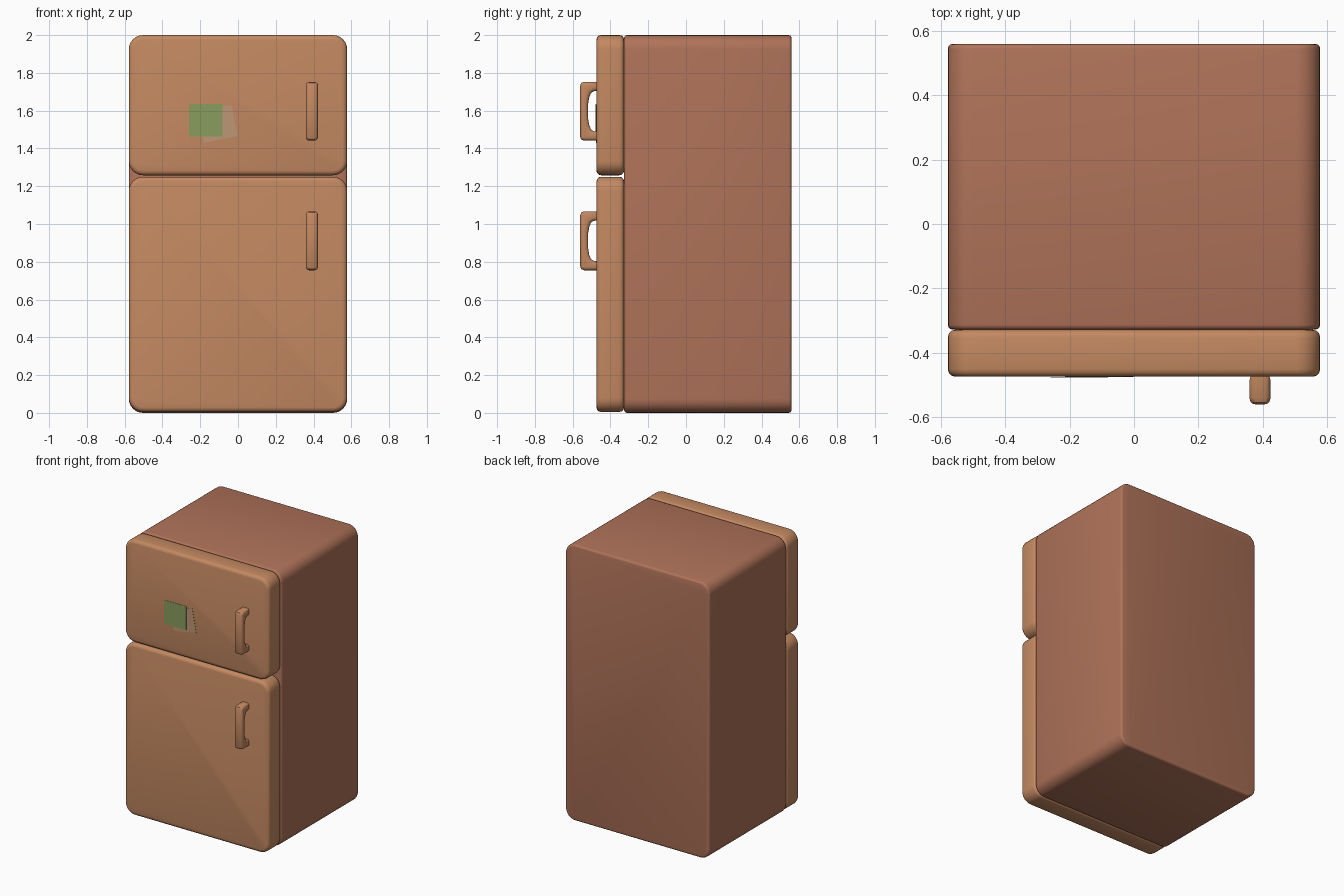
import bpy, bmesh
from math import sin, cos, pi, radians

if "Cube" in bpy.data.objects:
    bpy.data.objects.remove(bpy.data.objects["Cube"])


def material(name, rgb, alpha=1.0):
    m = bpy.data.materials.new(name)
    m.diffuse_color = (*rgb, alpha)
    m.use_nodes = True
    m.node_tree.nodes["Principled BSDF"].inputs["Base Color"].default_value = m.diffuse_color
    return m


def finish(name, bm, mat, smooth=True):
    bmesh.ops.recalc_face_normals(bm, faces=bm.faces)
    me = bpy.data.meshes.new(name)
    bm.to_mesh(me)
    bm.free()
    me.materials.append(mat)
    ob = bpy.data.objects.new(name, me)
    bpy.context.collection.objects.link(ob)
    if smooth:
        bpy.ops.object.select_all(action='DESELECT')
        ob.select_set(True)
        bpy.context.view_layer.objects.active = ob
        bpy.ops.object.shade_smooth_by_angle(angle=radians(40))
    return ob


def prism(points, direction):
    """Extrude a closed outline along a direction; returns bmesh and its cap faces."""
    bm = bmesh.new()
    face = bm.faces.new([bm.verts.new(p) for p in points])
    res = bmesh.ops.extrude_face_region(bm, geom=[face], use_keep_orig=True)
    bmesh.ops.translate(bm, vec=direction,
                        verts=[v for v in res['geom'] if isinstance(v, bmesh.types.BMVert)])
    other = [f for f in res['geom'] if isinstance(f, bmesh.types.BMFace)][0]
    return bm, [face, other]


def round_caps(bm, caps, width, segments):
    edges = list({e for f in caps for e in f.edges})
    bmesh.ops.bevel(bm, geom=edges, offset=width, segments=segments,
                    profile=0.5, affect='EDGES', clamp_overlap=True)


def rounded_slab(name, hx, y0, y1, z0, z1, radius, edge, mat):
    n, pts = 6, []
    corners = [(hx - radius, z1 - radius), (-hx + radius, z1 - radius),
               (-hx + radius, z0 + radius), (hx - radius, z0 + radius)]
    for k, (cx, cz) in enumerate(corners):
        for i in range(n + 1):
            a = (k + i / n) * pi / 2
            pts.append((cx + radius * cos(a), y0, cz + radius * sin(a)))
    bm, caps = prism(pts, (0, y1 - y0, 0))
    round_caps(bm, caps, edge, 3)
    return finish(name, bm, mat)


def handle(name, zc, mat):
    # half outline in (y, z): outer grip, rounded end, hollow inner curve
    half = [(-0.56, 0.137), (-0.554, 0.15), (-0.54, 0.156), (-0.465, 0.156),
            (-0.465, 0.107), (-0.488, 0.106), (-0.503, 0.097), (-0.512, 0.075), (-0.518, 0.04)]
    outline = half + [(y, -z) for y, z in reversed(half)]
    bm, caps = prism([(0.359, y, zc + z) for y, z in outline], (0.064, 0, 0))
    round_caps(bm, caps, 0.018, 3)
    return finish(name, bm, mat)


def note(name, cx, cz, w, h, y, angle, mat):
    c, s = cos(angle), sin(angle)
    pts = [(cx + u * w / 2 * c - v * h / 2 * s, y, cz + u * w / 2 * s + v * h / 2 * c)
           for u, v in ((-1, -1), (1, -1), (1, 1), (-1, 1))]
    bm, _ = prism(pts, (0, 0.002, 0))
    return finish(name, bm, mat, smooth=False)


body_mat = material("body_brown", (0.43, 0.17, 0.10))
door_mat = material("door_tan", (0.55, 0.25, 0.12))
green_mat = material("note_green", (0.25, 0.34, 0.11))
pale_mat = material("note_pale", (0.51, 0.31, 0.18))

# Cabinet and two doors
rounded_slab("cabinet", 0.578, -0.328, 0.559, 0.0, 2.0, 0.075, 0.016, body_mat)
rounded_slab("freezer_door", 0.578, -0.474, -0.328, 1.258, 2.0, 0.075, 0.024, door_mat)
rounded_slab("fridge_door", 0.578, -0.474, -0.328, 0.005, 1.25, 0.075, 0.024, door_mat)

# Handles
handle("freezer_handle", 1.597, door_mat)
handle("fridge_handle", 0.911, door_mat)

# Paper notes on the freezer door
note("green_note", -0.17, 1.55, 0.178, 0.172, -0.478, 0.0, green_mat)
note("pale_note", -0.108, 1.531, 0.183, 0.17, -0.4755, radians(11), pale_mat)
